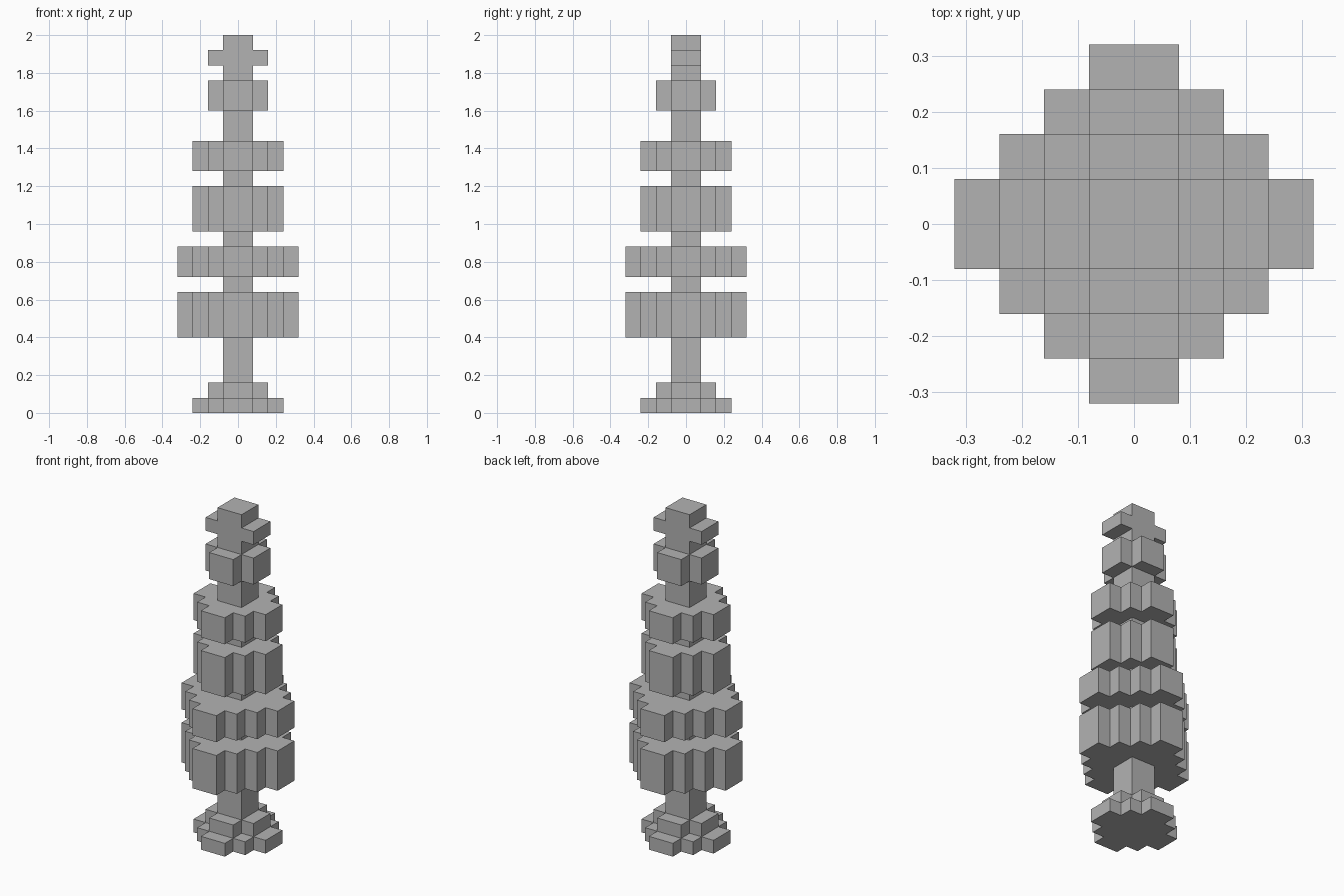
import bpy
import bmesh
from mathutils import Vector

U = 0.08  # edge of one building block

cube = bpy.data.objects.get("Cube")
if cube:
    bpy.data.objects.remove(cube, do_unlink=True)

grey = bpy.data.materials.new("stone_grey")
grey.use_nodes = True
colour = (0.45, 0.45, 0.45, 1)
grey.diffuse_color = colour
grey.node_tree.nodes["Principled BSDF"].inputs["Base Color"].default_value = colour


def stepped_outline(n):
    """Stepped diamond reaching n blocks from the centre, in four equal quarters."""
    quarter = []
    for k in range(1, n + 1):
        quarter.append((n + 1 - k, k))
        if k < n:
            quarter.append((n - k, k))
    outline = []
    for _ in range(4):
        outline += quarter
        quarter = [(-y, x) for x, y in quarter]
    return outline


def extrude(name, points, direction):
    """Extrude a closed outline, given in blocks, into a flat-faced solid."""
    bm = bmesh.new()
    face = bm.faces.new([bm.verts.new(Vector(p) * U) for p in points])
    result = bmesh.ops.extrude_face_region(bm, geom=[face])
    moved = [v for v in result["geom"] if isinstance(v, bmesh.types.BMVert)]
    bmesh.ops.translate(bm, verts=moved, vec=Vector(direction) * U)
    bmesh.ops.recalc_face_normals(bm, faces=bm.faces)
    mesh = bpy.data.meshes.new(name)
    bm.to_mesh(mesh)
    bm.free()
    mesh.materials.append(grey)
    bpy.context.collection.objects.link(bpy.data.objects.new(name, mesh))


# Base steps, column and tiers: name, reach, bottom and top in blocks
for name, reach, bottom, top in (
    ("base_lower_step", 3, 0, 1),
    ("base_upper_step", 2, 1, 2),
    ("column", 1, 2, 23),
    ("tier_1_tall", 4, 5, 8),
    ("tier_2_short", 4, 9, 11),
    ("tier_3_tall", 3, 12, 15),
    ("tier_4_short", 3, 16, 18),
    ("tier_5_neck", 2, 20, 22),
):
    outline = [(x, y, bottom) for x, y in stepped_outline(reach)]
    extrude(name, outline, (0, 0, top - bottom))

# Cross on top: half outline mirrored across x
half = [(1, 23), (2, 23), (2, 24), (1, 24), (1, 25)]
cross = half + [(-x, z) for x, z in reversed(half)]
extrude("top_cross", [(x, -1, z) for x, z in cross], (0, 2, 0))
